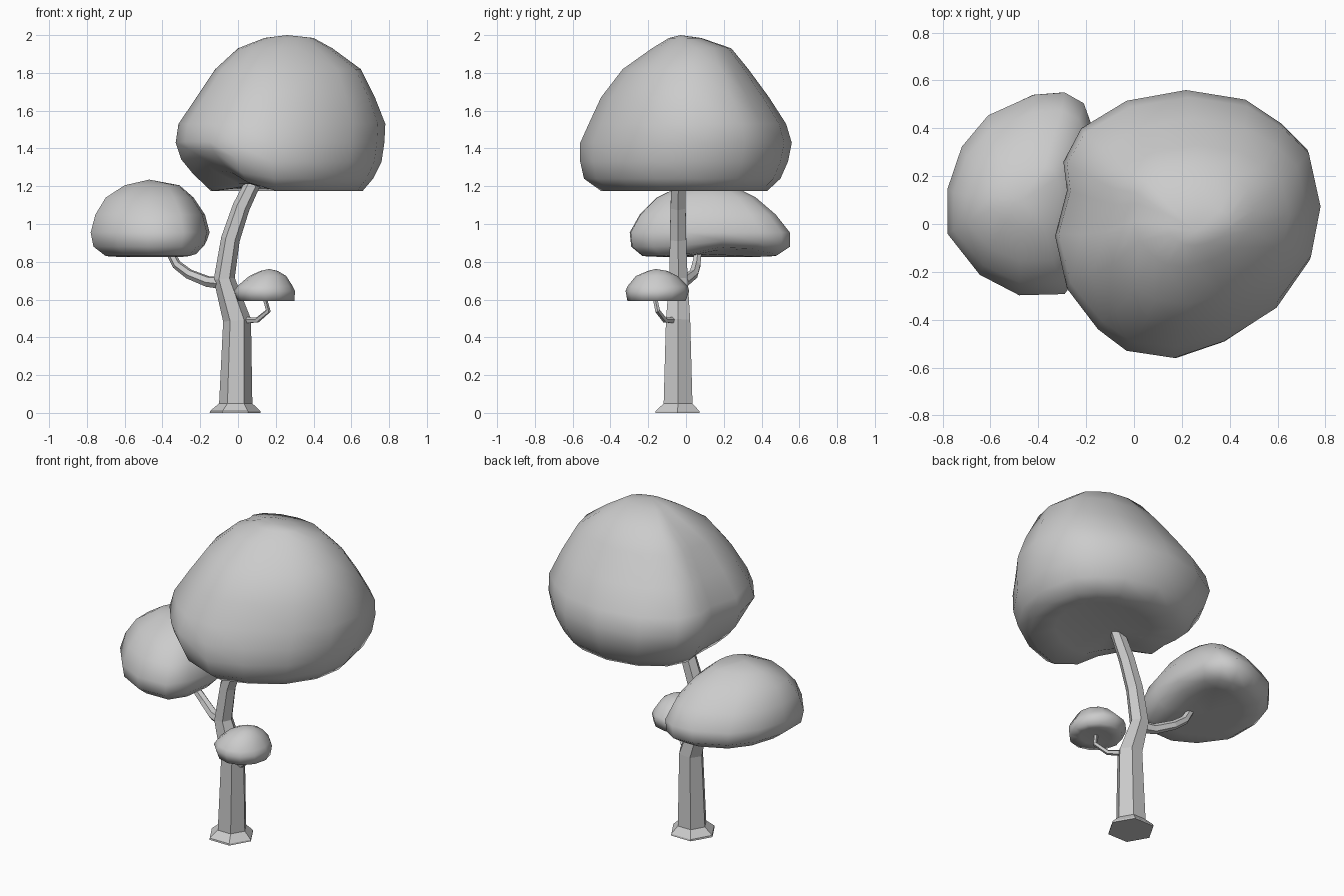
import bpy, bmesh, math
from mathutils import Vector


def make_object(name, bm, smooth):
    bmesh.ops.recalc_face_normals(bm, faces=bm.faces)
    for f in bm.faces:
        f.smooth = smooth
    mesh = bpy.data.meshes.new(name)
    bm.to_mesh(mesh)
    bm.free()
    obj = bpy.data.objects.new(name, mesh)
    bpy.context.collection.objects.link(obj)
    return obj


def bridge(bm, rings):
    for a, b in zip(rings, rings[1:]):
        n = len(a)
        for i in range(n):
            j = (i + 1) % n
            bm.faces.new((a[i], a[j], b[j], b[i]))


def limb(name, path, sides=6):
    """Faceted tapering tube along (x, y, z, radius) points."""
    bm = bmesh.new()
    pts = [Vector(p[:3]) for p in path]
    rings = []
    for k, p in enumerate(pts):
        tangent = pts[min(k + 1, len(pts) - 1)] - pts[max(k - 1, 0)]
        if p.z < 0.1:
            tangent = Vector((0, 0, 1))
        q = Vector((0, 0, 1)).rotation_difference(tangent)
        rings.append([bm.verts.new(p + q @ Vector((math.cos(a), math.sin(a), 0)) * path[k][3])
                      for a in (2 * math.pi * i / sides for i in range(sides))])
    bridge(bm, rings)
    bm.faces.new(rings[0])
    bm.faces.new(rings[-1])
    return make_object(name, bm, False)


def crown(name, outline, levels, bottom, top, waist, lift=None):
    """Stack a plan outline, fitted to (z, x0, x1, y0, y1) boxes, and close both ends."""
    bm = bmesh.new()
    xs, ys = zip(*outline)
    zmin = levels[0][0]
    rings = []
    for z, x0, x1, y0, y1 in levels:
        ring = []
        for px, py in outline:
            x = x0 + (x1 - x0) * (px - min(xs)) / (max(xs) - min(xs))
            y = y0 + (y1 - y0) * (py - min(ys)) / (max(ys) - min(ys))
            h = z
            if lift and z < waist:  # raised hollow in the underside
                lx, ly, radius, amount = lift
                fall = max(0, 1 - math.hypot(x - lx, y - ly) / radius)
                h += amount * fall * (waist - z) / (waist - zmin)
            ring.append(bm.verts.new((x, y, h)))
        rings.append(ring)
    bridge(bm, rings)
    for ring, tip in ((rings[0], bottom), (rings[-1], top)):
        v = bm.verts.new(tip)
        for i in range(len(ring)):
            bm.faces.new((ring[i], ring[(i + 1) % len(ring)], v))
    return make_object(name, bm, True)


# Trunk with flared foot
limb("trunk", [(-0.015, -0.045, 0, 0.135), (-0.015, -0.045, 0.01, 0.133),
               (-0.012, -0.042, 0.05, 0.088), (-0.005, -0.042, 0.49, 0.074),
               (-0.073, -0.04, 0.71, 0.056), (-0.04, -0.042, 0.92, 0.05),
               (0.017, -0.042, 1.09, 0.046), (0.1, -0.04, 1.26, 0.04)])

# Branches
limb("left_branch", [(-0.08, -0.035, 0.69, 0.036), (-0.16, -0.01, 0.695, 0.03),
                     (-0.26, 0.04, 0.735, 0.027), (-0.325, 0.055, 0.785, 0.025),
                     (-0.365, 0.065, 0.86, 0.021)])
limb("right_branch", [(0.03, -0.06, 0.49, 0.018), (0.10, -0.11, 0.49, 0.015),
                      (0.16, -0.15, 0.54, 0.014), (0.14, -0.165, 0.61, 0.012)], 5)

# Main foliage crown
crown("main_crown",
      [(0.22, 0.56), (0.47, 0.52), (0.62, 0.42), (0.73, 0.31), (0.78, 0.07), (0.74, -0.15),
       (0.60, -0.35), (0.38, -0.49), (0.17, -0.56), (-0.03, -0.53), (-0.15, -0.44),
       (-0.28, -0.27), (-0.33, -0.05), (-0.28, 0.14), (-0.295, 0.26), (-0.22, 0.40),
       (-0.03, 0.515)],
      [(1.19, -0.02, 0.52, -0.28, 0.28), (1.175, -0.17, 0.66, -0.45, 0.43),
       (1.24, -0.24, 0.715, -0.54, 0.50), (1.33, -0.30, 0.76, -0.56, 0.54),
       (1.43, -0.33, 0.775, -0.56, 0.56), (1.53, -0.315, 0.78, -0.515, 0.53),
       (1.67, -0.22, 0.725, -0.45, 0.44), (1.82, -0.12, 0.65, -0.335, 0.33),
       (1.93, 0.0, 0.50, -0.18, 0.24), (1.985, 0.14, 0.40, -0.09, 0.08)],
      (0.15, 0.0, 1.235), (0.26, -0.03, 2.0), 1.44, (-0.22, -0.36, 0.36, 0.19))

# Left foliage crown
crown("left_crown",
      [(-0.42, 0.545), (-0.29, 0.555), (-0.21, 0.51), (-0.17, 0.40), (-0.15, 0.2),
       (-0.165, 0.0), (-0.21, -0.17), (-0.29, -0.28), (-0.48, -0.285), (-0.645, -0.2),
       (-0.78, -0.03), (-0.78, 0.155), (-0.72, 0.33), (-0.61, 0.46)],
      [(0.825, -0.62, -0.27, -0.12, 0.38), (0.83, -0.70, -0.21, -0.23, 0.48),
       (0.88, -0.765, -0.165, -0.29, 0.55), (0.955, -0.78, -0.15, -0.298, 0.55),
       (1.05, -0.755, -0.175, -0.245, 0.475), (1.14, -0.70, -0.235, -0.155, 0.37),
       (1.205, -0.60, -0.31, -0.02, 0.24)],
      (-0.44, 0.12, 0.84), (-0.47, 0.1, 1.235), 0.95, (-0.15, 0.25, 0.3, 0.07))

# Small right foliage crown
crown("small_crown",
      [(0.14 + 0.16 * math.cos(a), -0.15 + 0.17 * math.sin(a))
       for a in (2 * math.pi * i / 12 for i in range(12))],
      [(0.592, 0.06, 0.24, -0.24, -0.07), (0.593, 0.0, 0.298, -0.31, -0.002),
       (0.645, -0.022, 0.302, -0.32, 0.017), (0.67, -0.005, 0.29, -0.31, 0.01),
       (0.725, 0.06, 0.255, -0.265, -0.045), (0.752, 0.12, 0.21, -0.20, -0.10)],
      (0.14, -0.15, 0.61), (0.165, -0.16, 0.762), 0.64)
